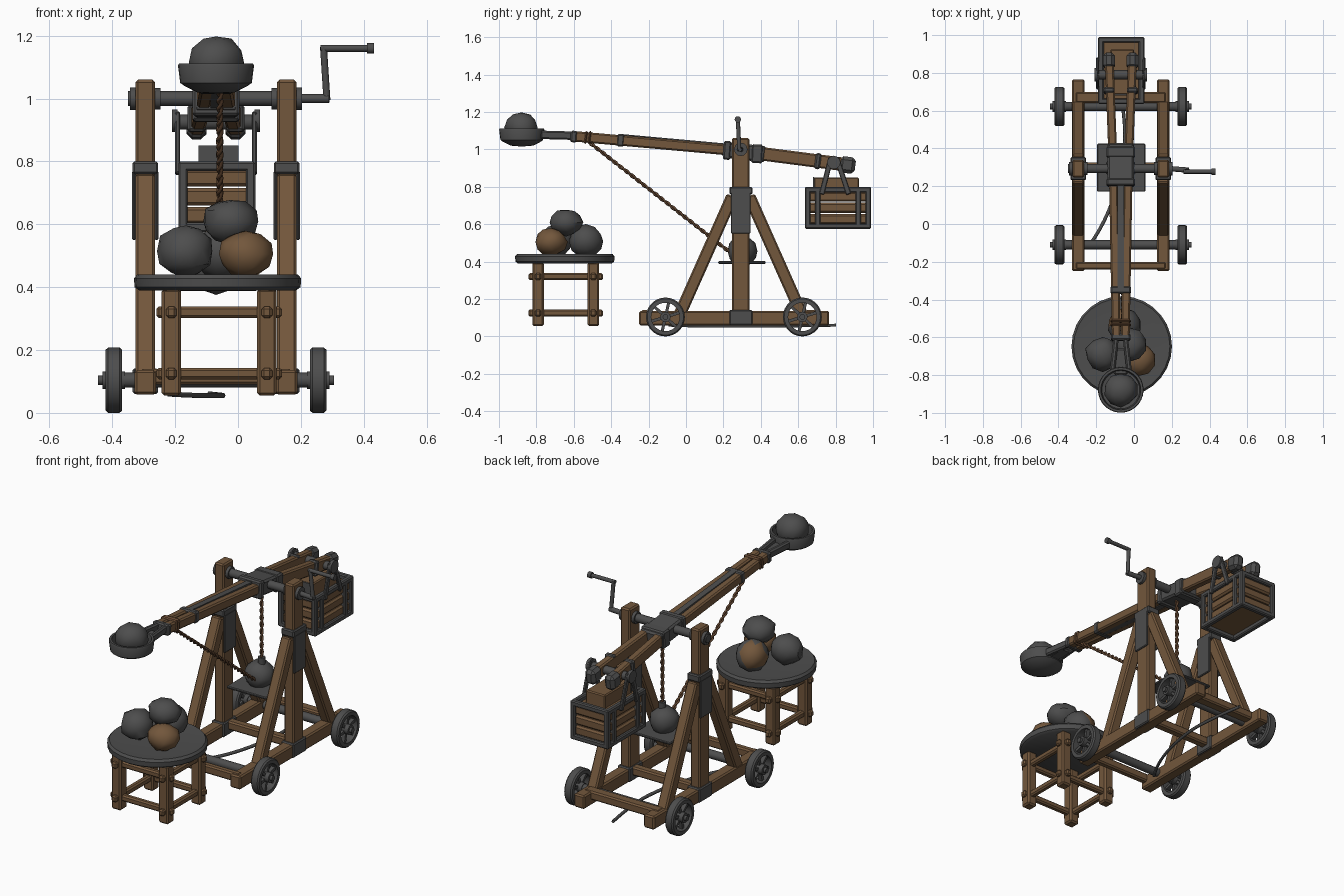
import bpy, bmesh, math, random
from mathutils import Vector, Matrix

random.seed(4)
if "Cube" in bpy.data.objects:
    bpy.data.objects.remove(bpy.data.objects["Cube"])


def material(name, rgb):
    m = bpy.data.materials.new(name)
    m.use_nodes = True
    m.diffuse_color = (*rgb, 1)
    m.node_tree.nodes["Principled BSDF"].inputs["Base Color"].default_value = (*rgb, 1)
    return m


WOOD = material("brown wood", (0.17, 0.095, 0.045))
IRON = material("dark iron", (0.075, 0.075, 0.075))
ROPE = material("rope brown", (0.12, 0.06, 0.03))
CX = -0.07  # centre line of the machine


def finish(name, bm, mat, bevel=0, smooth=False):
    bmesh.ops.recalc_face_normals(bm, faces=bm.faces)
    me = bpy.data.meshes.new(name)
    bm.to_mesh(me)
    bm.free()
    ob = bpy.data.objects.new(name, me)
    bpy.context.collection.objects.link(ob)
    me.materials.append(mat)
    if bevel:
        mod = ob.modifiers.new("worn edges", 'BEVEL')
        mod.width, mod.segments = bevel, 1
    if smooth:
        bpy.ops.object.select_all(action='DESELECT')
        ob.select_set(True)
        bpy.context.view_layer.objects.active = ob
        bpy.ops.object.shade_smooth_by_angle(angle=math.radians(40))
    return ob


def box(name, lo, hi, mat, bevel=0.006):
    lo, hi = Vector(lo), Vector(hi)
    bm = bmesh.new()
    bmesh.ops.create_cube(bm, size=1, matrix=Matrix.Translation((lo + hi) / 2)
                          @ Matrix.Diagonal((*(hi - lo), 1)))
    return finish(name, bm, mat, bevel)


def frame_along(p, q):
    """Local z runs from p to q, local x stays level."""
    d = (q - p).normalized()
    side = Vector((0, 1, 0)) if abs(d.x) > 0.9 else Vector((1, 0, 0))
    up = d.cross(side).normalized()
    side = up.cross(d)
    m = Matrix((side, up, d)).transposed().to_4x4()
    return Matrix.Translation((p + q) / 2) @ m


def beam(name, p, q, w, h, mat=WOOD, bevel=0.008):
    p, q = Vector(p), Vector(q)
    bm = bmesh.new()
    bmesh.ops.create_cube(bm, size=1, matrix=frame_along(p, q)
                          @ Matrix.Diagonal((w, h, (q - p).length, 1)))
    return finish(name, bm, mat, bevel)


def rod(name, p, q, r, mat=IRON, sides=12):
    p, q = Vector(p), Vector(q)
    bm = bmesh.new()
    bmesh.ops.create_cone(bm, cap_ends=True, segments=sides, radius1=r, radius2=r,
                          depth=(q - p).length, matrix=frame_along(p, q))
    return finish(name, bm, mat, 0, True)


def lathe(name, profile, centre, mat, along_x=False, steps=28):
    bm = bmesh.new()
    vs = [bm.verts.new((r, 0, z)) for r, z in profile]
    es = [bm.edges.new(pair) for pair in zip(vs, vs[1:])]
    bmesh.ops.spin(bm, geom=vs + es, cent=(0, 0, 0), axis=(0, 0, 1),
                   angle=math.tau, steps=steps)
    bmesh.ops.remove_doubles(bm, verts=bm.verts, dist=1e-4)
    turn = Matrix.Rotation(math.pi / 2, 4, 'Y') if along_x else Matrix()
    bm.transform(Matrix.Translation(centre) @ turn)
    return finish(name, bm, mat, 0, True)


def stone(name, centre, r, mat=IRON, squash=0.95):
    bm = bmesh.new()
    bmesh.ops.create_icosphere(bm, subdivisions=2, radius=r)
    for v in bm.verts:
        v.co *= random.uniform(0.93, 1.06)
        v.co.z *= squash
    bm.transform(Matrix.Translation(centre))
    return finish(name, bm, mat, 0, True)


def tube(name, points, r, mat, spline='POLY'):
    cu = bpy.data.curves.new(name, 'CURVE')
    cu.dimensions, cu.bevel_depth, cu.bevel_resolution = '3D', r, 1
    s = cu.splines.new(spline)
    s.points.add(len(points) - 1)
    for sp, p in zip(s.points, points):
        sp.co = (*p, 1)
    if spline == 'NURBS':
        s.use_endpoint_u, s.order_u = True, 3
    cu.materials.append(mat)
    bpy.context.collection.objects.link(bpy.data.objects.new(name, cu))


def twisted_rope(name, p, q, r=0.006):
    p, q = Vector(p), Vector(q)
    m, length = frame_along(p, q), (q - p).length
    n = int(length / 0.01)
    for k in range(2):
        pts = []
        for i in range(n + 1):
            a = i * 0.8 + k * math.pi
            pts.append(m @ Vector((r * math.cos(a), r * math.sin(a), (i / n - 0.5) * length)))
        tube(f"{name}_strand_{k + 1}", pts, r, ROPE)


# Side frames, mirrored about the centre line
for s, side in ((-1, "right"), (1, "left")):
    x = CX + s * 0.225
    beam(side + "_base_beam", (x, -0.25, 0.097), (x, 0.765, 0.097), 0.068, 0.078)
    box(side + "_post", (x - 0.031, 0.245, 0.06), (x + 0.031, 0.34, 1.06), WOOD, 0.008)
    for e, end in ((-1, "front"), (1, "back")):
        beam(f"{side}_{end}_brace", (x, 0.293 + e * 0.33, 0.11), (x, 0.293 + e * 0.045, 0.75), 0.062, 0.065)
    # Iron fittings
    for z0, z1, g in ((0.76, 0.8, 0.008), (0.06, 0.142, 0.007)):
        box(side + "_post_band", (x - 0.033 - g, 0.232, z0), (x + 0.033 + g, 0.355, z1), IRON)
    for t in (-1, 1):
        box(side + "_post_plate", (x + t * 0.036 - 0.006, 0.24, 0.55), (x + t * 0.036 + 0.006, 0.345, 0.77), IRON, 0.004)
    rod(side + "_axle_collar", (x + s * 0.025, 0.293, 1.0), (x + s * 0.048, 0.293, 1.0), 0.036)
    rod(side + "_inner_collar", (x - s * 0.025, 0.293, 1.0), (x - s * 0.048, 0.293, 1.0), 0.034)

    # Wheels
    wx = CX + s * 0.325
    for wy, end in ((-0.11, "front"), (0.622, "back")):
        lathe(f"{side}_{end}_wheel_rim", [(0.076, -0.026), (0.097, -0.026), (0.104, -0.018), (0.104, 0.018),
              (0.097, 0.026), (0.076, 0.026), (0.076, -0.026)], (wx, wy, 0.104), IRON, True)
        rod(f"{side}_{end}_wheel_hub", (wx - 0.036, wy, 0.104), (wx + 0.036, wy, 0.104), 0.028)
        rod(f"{side}_{end}_axle_tip", (wx, wy, 0.104), (wx + s * 0.05, wy, 0.104), 0.015)
        for k in range(6):
            a = k * math.pi / 3 + 0.3
            c = Vector((wx, wy, 0.104))
            beam(f"{side}_{end}_wheel_spoke", c, c + Vector((0, math.cos(a), math.sin(a))) * 0.085,
                 0.024, 0.016, IRON, 0)

# Cross members and axles
for y, w in ((-0.22, 0.04), (0.3, 0.05), (0.67, 0.06)):
    beam("cross_beam", (CX - 0.24, y, 0.115), (CX + 0.24, y, 0.115), w, 0.05)
for y in (-0.11, 0.622):
    rod("wheel_axle", (CX - 0.33, y, 0.104), (CX + 0.33, y, 0.104), 0.024)
rod("arm_axle", (CX - 0.28, 0.293, 1.0), (CX + 0.27, 0.293, 1.0), 0.024)

# Crank
rod("crank_shaft", (0.19, 0.293, 1.0), (0.29, 0.285, 1.0), 0.014)
rod("crank_lever", (0.283, 0.285, 0.995), (0.272, 0.277, 1.165), 0.011)
rod("crank_handle", (0.262, 0.277, 1.16), (0.43, 0.277, 1.16), 0.011)
rod("crank_grip_end", (0.41, 0.277, 1.16), (0.432, 0.277, 1.16), 0.017)

# Throwing arm: two beams that spread towards the back
for s, side in ((-1, "right"), (1, "left")):
    joints = [(CX + s * 0.024, -0.6, 1.07), (CX + s * 0.04, 0.3, 0.99), (CX + s * 0.062, 0.88, 0.915)]
    beam(side + "_arm_front", joints[0], joints[1], 0.046, 0.056)
    beam(side + "_arm_back", joints[1], joints[2], 0.046, 0.072)
    beam(side + "_arm_end_cap", (joints[2][0], 0.82, 0.922), (joints[2][0], 0.905, 0.911), 0.064, 0.088, IRON, 0.018)
    beam(side + "_arm_end_band", (joints[2][0], 0.69, 0.939), (joints[2][0], 0.72, 0.935), 0.058, 0.086, IRON)
beam("arm_iron_strip", (CX, -0.36, 1.052), (CX, 0.25, 0.997), 0.034, 0.062, IRON, 0)
beam("arm_pivot_block", (CX, 0.2, 0.999), (CX, 0.425, 0.973), 0.14, 0.086, IRON, 0.01)
for y, z, w, h, d in ((-0.35, 1.05, 0.11, 0.066, 0.04), (-0.6, 1.07, 0.105, 0.062, 0.035),
                      (0.22, 0.996, 0.15, 0.1, 0.04), (0.38, 0.978, 0.15, 0.1, 0.06)):
    beam("arm_band", (CX, y - d / 2, z), (CX, y + d / 2, z - 0.003), w, h, IRON)
for y in (-0.535, -0.515):
    beam("rope_wrap", (CX, y - 0.008, 1.065), (CX, y + 0.008, 1.063), 0.108, 0.07, ROPE)

# Bowl with its neck and shot
for s in (-1, 1):
    beam("bowl_neck", (CX + s * 0.024, -0.6, 1.073), (CX + s * 0.045, -0.78, 1.078), 0.028, 0.045, IRON)
beam("bowl_neck_web", (CX, -0.66, 1.065), (CX, -0.8, 1.065), 0.07, 0.02, IRON)
lathe("throwing_bowl", [(0, 1.015), (0.06, 1.02), (0.1, 1.04), (0.114, 1.05), (0.121, 1.105), (0.118, 1.112),
      (0.106, 1.112), (0.1, 1.06), (0, 1.045)], (CX, -0.878, 0), IRON)
stone("loaded_shot", (CX, -0.878, 1.115), 0.09)

# Counterweight cage
X0, X1, Y0, Y1, Z0, Z1 = -0.19, 0.055, 0.635, 0.99, 0.575, 0.8
for k in range(3):
    z = Z0 + 0.025 + k * 0.06
    box("cage_plank", (X0 + 0.012, Y0 + 0.012, z), (X1 - 0.012, Y1 - 0.012, z + 0.055), WOOD, 0.01)
T = 0.03
for x in (X0, X1 - T):
    for y in (Y0, Y0 + 0.055, Y1 - T - 0.055, Y1 - T):
        box("cage_upright", (x, y, Z0), (x + T, y + T, Z1), IRON)
    for z in (Z0, Z1 - T):
        box("cage_side_rail", (x, Y0, z), (x + T, Y1, z + T), IRON)
for y in (Y0, Y1 - T):
    for z in (Z0, Z1 - T):
        box("cage_end_rail", (X0, y, z), (X1, y + T, z + T), IRON)
box("cage_cargo", (-0.125, 0.685, 0.76), (0.0, 0.925, 0.85), WOOD)
box("cargo_front_plate", (-0.126, 0.68, 0.77), (0.001, 0.687, 0.851), IRON, 0)

# Hangers between the cage and the arm
rod("hanger_pin", (CX - 0.14, 0.79, 0.925), (CX + 0.14, 0.79, 0.925), 0.024)
for s in (-1, 1):
    x = CX + s * 0.122
    rod("hanger_knob", (x, 0.79, 0.93), (x + s * 0.018, 0.79, 0.93), 0.036)
    for y0, y1 in ((0.725, 0.775), (0.87, 0.805)):
        beam("hanger_strap", (x, y0, 0.76), (x, y1, 0.955), 0.016, 0.028, IRON, 0.004)

# Slung weight, its tray and the ropes
box("weight_tray", (CX - 0.125, 0.172, 0.388), (CX + 0.13, 0.425, 0.402), IRON, 0.004)
stone("slung_weight", (CX, 0.3, 0.455), 0.083)
rod("weight_neck", (-0.058, 0.3, 0.52), (-0.058, 0.3, 0.56), 0.02)
twisted_rope("hanging_rope", (-0.058, 0.3, 0.54), (-0.058, 0.3, 0.96))
twisted_rope("arm_rope", (-0.058, -0.52, 1.04), (-0.058, 0.235, 0.45))
tube("ground_cord", [(-0.22, -0.09, 0.06), (-0.14, 0.03, 0.055), (-0.06, 0.3, 0.055),
     (-0.04, 0.55, 0.055), (-0.09, 0.8, 0.06)], 0.009, IRON, 'NURBS')

# Ammunition table
TX, TY = -0.06, -0.643
lathe("table_top", [(0, 0.39), (0.25, 0.39), (0.264, 0.4), (0.266, 0.428), (0.255, 0.441), (0.2, 0.436), (0, 0.434)],
      (TX - 0.005, TY - 0.005, 0), IRON)
for a in (-1, 1):
    for b in (-1, 1):
        x, y = TX + a * 0.152, TY + b * 0.148
        box("table_leg", (x - 0.031, y - 0.031, 0.055), (x + 0.031, y + 0.031, 0.395), WOOD, 0.009)
    for z in (0.125, 0.32):
        beam("table_rail_across", (TX - 0.2, TY + a * 0.148, z), (TX + 0.2, TY + a * 0.148, z), 0.034, 0.036)
        beam("table_rail_along", (TX + a * 0.152, TY - 0.2, z), (TX + a * 0.152, TY + 0.2, z), 0.034, 0.036)

# Piled stones
stone("pile_stone_right", (-0.165, -0.69, 0.515), 0.092)
stone("pile_stone_brown", (0.025, -0.72, 0.505), 0.087, WOOD, 0.85)
stone("pile_stone_top", (-0.025, -0.64, 0.61), 0.09, IRON, 0.8)
back = stone("pile_stone_back", (-0.05, -0.535, 0.51), 0.092)
back.data.materials.append(WOOD)
for f in back.data.polygons:
    f.material_index = int(f.normal.dot(Vector((-0.6, 0.7, 0.4))) > 0.62)
